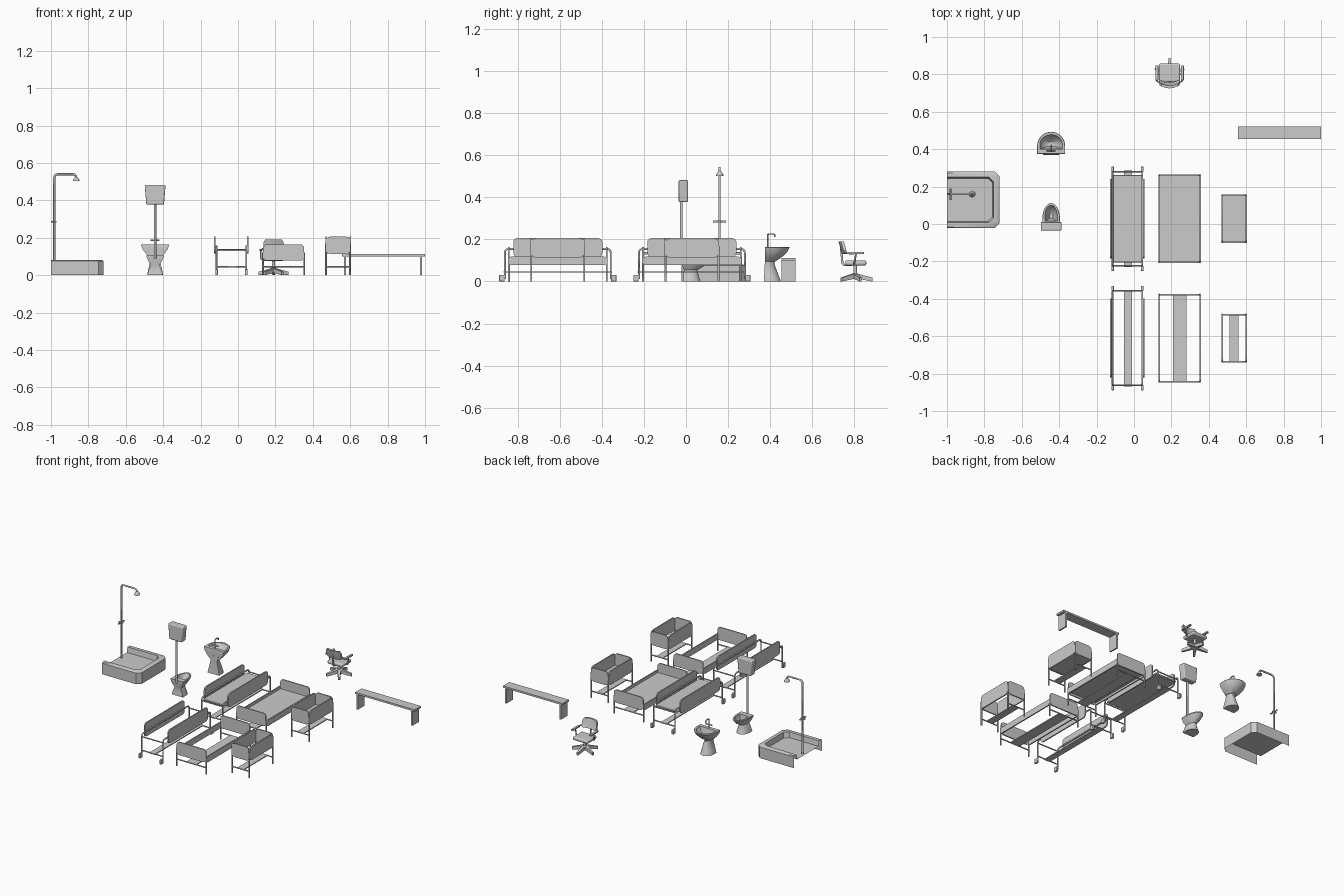
import bpy, bmesh
from math import sin, cos, pi, radians
from mathutils import Vector

if "Cube" in bpy.data.objects:
    bpy.data.objects.remove(bpy.data.objects["Cube"])


def add_mesh(name, bm, smooth=True):
    bmesh.ops.recalc_face_normals(bm, faces=bm.faces)
    me = bpy.data.meshes.new(name)
    bm.to_mesh(me)
    bm.free()
    ob = bpy.data.objects.new(name, me)
    bpy.context.collection.objects.link(ob)
    if smooth:
        bpy.ops.object.select_all(action='DESELECT')
        ob.select_set(True)
        bpy.context.view_layer.objects.active = ob
        bpy.ops.object.shade_smooth_by_angle(angle=radians(35))
    return ob


def loft(name, rings, cap=True, closed=True):
    bm = bmesh.new()
    vs = [[bm.verts.new(p) for p in r] for r in rings]
    n = len(vs[0])
    for a, b in zip(vs, vs[1:]):
        for i in range(n if closed else n - 1):
            j = (i + 1) % n
            bm.faces.new((a[i], a[j], b[j], b[i]))
    if cap:
        bm.faces.new(vs[0])
        bm.faces.new(vs[-1])
    elif not closed:
        bm.faces.new(vs[-1])
    return add_mesh(name, bm)


def box(name, x0, x1, y0, y1, z0, z1, bevel=0, taper=0):
    def ring(z, t):
        return [(x0 + t, y0, z), (x1 - t, y0, z), (x1 - t, y1, z), (x0 + t, y1, z)]
    ob = loft(name, [ring(z0, taper), ring(z1, 0)])
    if bevel:
        m = ob.modifiers.new("bevel", 'BEVEL')
        m.width, m.segments = bevel, 3
    return ob


def tube(name, pts, r=0.005, bend=0):
    # optionally round the inner corners of the path
    pts = [Vector(p) for p in pts]
    path = [pts[0]]
    for a, b, c in zip(pts, pts[1:], pts[2:]):
        if bend:
            p, q = b + (a - b).normalized() * bend, b + (c - b).normalized() * bend
            path += [p.lerp(b, t).lerp(b.lerp(q, t), t) for t in (0, .25, .5, .75, 1)]
        else:
            path.append(b)
    path.append(pts[-1])
    cu = bpy.data.curves.new(name, 'CURVE')
    cu.dimensions = '3D'
    cu.bevel_depth, cu.bevel_resolution, cu.use_fill_caps = r, 1, True
    sp = cu.splines.new('POLY')
    sp.points.add(len(path) - 1)
    for s, p in zip(sp.points, path):
        s.co = (*p, 1)
    ob = bpy.data.objects.new(name, cu)
    bpy.context.collection.objects.link(ob)
    bpy.ops.object.select_all(action='DESELECT')
    ob.select_set(True)
    bpy.context.view_layer.objects.active = ob
    bpy.ops.object.convert(target='MESH')


def panel(name, along, c, other, half, z0, z1, r=0.02, t=0.008):
    # upright board with rounded corners, running along x or y
    prof = []
    for su, sz, a0 in ((1, 1, 0), (-1, 1, 90), (-1, -1, 180), (1, -1, 270)):
        for k in range(5):
            a = radians(a0 + k * 22.5)
            prof.append((c + su * (half - r) + r * cos(a),
                         (z0 + z1) / 2 + sz * ((z1 - z0) / 2 - r) + r * sin(a)))
    rings = []
    for d in (-t / 2, t / 2):
        rings.append([(u, other + d, z) if along == 'x' else (other + d, u, z) for u, z in prof])
    loft(name, rings)


def d_ring(cx, z, w, yb, yf):
    # flat back, round front
    s = yb + (yf - yb) * 0.35
    pts = [(cx - w, yb, z), (cx + w, yb, z)]
    return pts + [(cx + w * cos(k * pi / 16), s + (yf - s) * sin(k * pi / 16), z) for k in range(17)]


# shower tray: hollow shell open at the wall side
def tray_ring(d, z):
    y0, y1, x, c = -0.022 + d, 0.28 - d, -0.72 - d, 0.025
    return [(-1, y0, z), (x - c, y0, z), (x, y0 + c, z), (x, y1 - c, z), (x - c, y1, z), (-1, y1, z)]


loft("shower_tray", [tray_ring(0, 0), tray_ring(0, .075), tray_ring(.006, .08),
                     tray_ring(.03, .08), tray_ring(.036, .045)], cap=False, closed=False)

# shower pipe, head and taps
tube("shower_pipe", [(-.982, .16, .045), (-.982, .16, .54), (-.865, .16, .54), (-.865, .16, .52)], .006, .022)
loft("shower_head", [[(-.865 + r * cos(k * pi / 8), .16 + r * sin(k * pi / 8), z) for k in range(16)]
                     for z, r in ((.525, .006), (.51, .017), (.503, .018))])
tube("shower_taps", [(-.982, .128, .285), (-.982, .19, .285)], .005)
tube("shower_wall_pipe", [(-1, .16, .285), (-.97, .16, .285)], .005)

# toilet
TX = -.443
loft("toilet_bowl", [d_ring(TX, *r) for r in (
    (0, .042, -.015, .07), (.025, .035, -.012, .06), (.055, .023, -.01, .055), (.075, .036, -.018, .088),
    (.1, .047, -.02, .112), (.107, .045, -.02, .112), (.107, .033, .015, .1), (.075, .025, .018, .085),
    (.055, .01, .03, .055))])
tube("toilet_pipe", [(TX, -.022, .09), (TX, -.022, .39)], .007)
box("toilet_tank", TX - .056, TX + .056, -.035, .01, .378, .482, .006, .009)

# washbasin
loft("basin_pedestal", [d_ring(TX, *r) for r in (
    (0, .043, .37, .452), (.03, .037, .372, .44), (.085, .024, .375, .42), (.12, .034, .375, .43))])
loft("basin_bowl", [d_ring(TX, *r) for r in (
    (.095, .03, .376, .425), (.115, .05, .376, .455), (.14, .068, .375, .482), (.162, .075, .375, .493),
    (.165, .073, .376, .491), (.165, .06, .40, .478), (.14, .05, .405, .465), (.12, .02, .415, .44))])
tube("basin_tap", [(TX, .388, .16), (TX, .388, .226), (TX, .422, .226), (TX, .422, .212)], .004, .008)
tube("basin_tap_handles", [(TX - .024, .388, .186), (TX + .024, .388, .186)], .004)


# wheeled stretcher with long side panels
def stretcher(cy, mattress):
    for x, px in ((-.114, -.123), (.044, .052)):
        a, b = cy - .252, cy + .252
        tube("stretcher_side_frame", [(x, a, .012), (x, a, .155), (x, b, .155), (x, b, .012)], .005, .02)
        panel("stretcher_side_panel", 'y', cy, px, .212, .115, .207, .022)
        for s in (-1, 1):
            y = cy + s * .266
            box("stretcher_foot", x - .007, x + .007, y - .013, y + .013, 0, .032, .003)
    for s in (-1, 1):
        for z in (.045, .137):
            tube("stretcher_crossbar", [(-.114, cy + s * .252, z), (.044, cy + s * .252, z)], .004)
    box("stretcher_shelf", -.054, -.012, cy - .258, cy + .258, .042, .048)
    if mattress:
        box("stretcher_mattress", -.117, .045, cy - .233, cy + .233, .128, .14, .004)


# bed with corner legs, boards at the ends and along the sides
def bed(name, x0, x1, half, cy, ends, sides, leg, deck, strip, mattress):
    cx, i = (x0 + x1) / 2, .005
    for s in (-1, 1):
        y = cy + s * (half - i)
        panel(name + "_end_panel", 'x', cx, y, (x1 - x0) / 2 - .006, *ends)
        panel(name + "_side_panel", 'y', cy, cx + s * ((x1 - x0) / 2 - i), half - .006, *sides)
        for x in (x0 + i, x1 - i):
            tube(name + "_leg", [(x, y, 0), (x, y, leg)], .005)
        tube(name + "_crossbar", [(x0 + i, y, .045), (x1 - i, y, .045)], .004)
    box(name + "_shelf", cx - strip, cx + strip, cy - half + i, cy + half - i, .042, .048)
    if mattress:
        box(name + "_mattress", x0 + .006, x1 - .006, cy - half + .006, cy + half - .006, deck - .008, deck)


for cy, full in ((.028, True), (-.61, False)):
    stretcher(cy, full)
    bed("bed", .129, .359, .238, cy, (.078, .165), (.078, .118, .012), .12, .1, .036, full)
    bed("cot", .466, .604, .131, cy, (.114, .206), (.114, .206), .17, .125, .024, full)

# bench
box("bench_top", .556, 1.0, .455, .522, .1, .112)
for x in (.572, .978):
    box("bench_leg", x - .005, x + .005, .455, .522, 0, .101)

# swivel chair
CX, CY = .19, .805
for k in range(5):
    a = pi / 2 + k * 2 * pi / 5
    d, n = Vector((cos(a), sin(a), 0)), Vector((-sin(a), cos(a), 0))
    rings = []
    for r, w, z0, z1 in ((.0, .012, .015, .04), (.082, .006, .0, .018)):
        c = Vector((CX, CY, 0)) + d * r
        rings.append([(*(c + n * s * w).xy, z) for s, z in ((-1, z0), (1, z0), (1, z1), (-1, z1))])
    loft("chair_foot", rings)
tube("chair_column", [(CX, CY, .02), (CX, CY, .08)], .009)
box("chair_seat", CX - .056, CX + .056, .758, .858, .076, .1, .009)
rings = []
for z, w, y in ((.13, .045, .75), (.14, .054, .747), (.175, .054, .738), (.19, .044, .733)):
    front = [(CX + w * t, y + .006 + .012 * t * t, z) for t in (-1, -.5, 0, .5, 1)]
    rings.append(front + [(x, yy - .014, zz) for x, yy, zz in reversed(front)])
loft("chair_backrest", rings)
tube("chair_back_support", [(CX, .79, .078), (CX, .745, .078), (CX, .738, .16)], .006, .015)
for s in (-1, 1):
    xi, xo = CX + s * .05, CX + s * .068
    tube("chair_arm_frame", [(xi, .80, .085), (xo, .80, .085), (xo, .81, .132)], .004, .008)
    tube("chair_arm_back", [(CX + s * .045, .75, .15), (xo, .765, .134), (xo, .80, .132)], .004)
    box("chair_armrest", xo - .008, xo + .008, .768, .848, .13, .141, .003)
